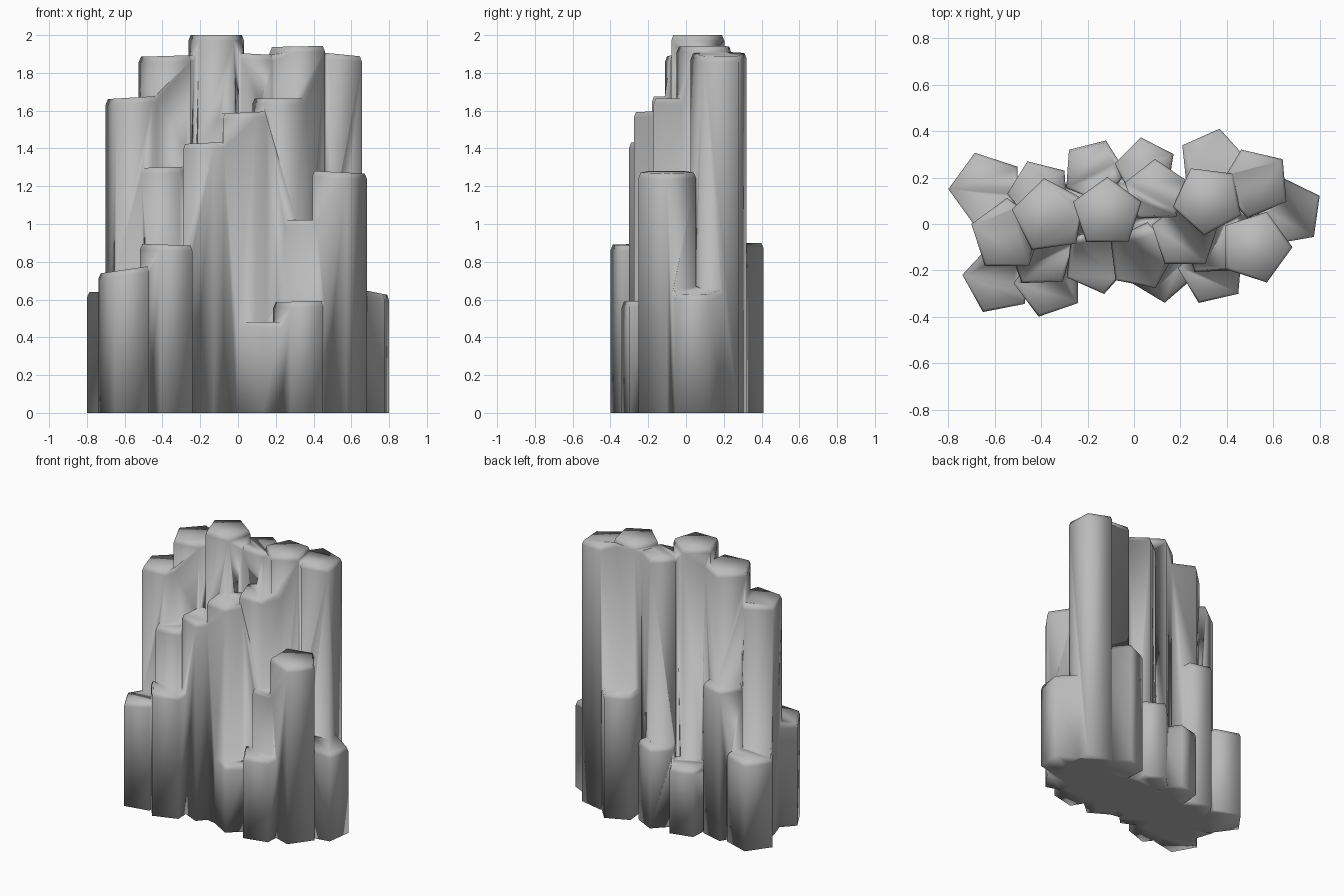
import bpy, bmesh, math

if "Cube" in bpy.data.objects:
    bpy.data.objects.remove(bpy.data.objects["Cube"])

# Columns: centre x, centre y, radius, turn in degrees, height, top slope along x
COLUMNS = [
    # back row
    (-.635, .15, .165, 180, .64, 0), (-.407, .14, .14, 112, 1.09, 0),
    (-.173, .23, .14, 140, .48, 0), (.05, .24, .135, 99, .58, 0),
    (.338, .264, .15, 78, .90, 0),
    # tall middle row
    (-.547, -.05, .162, 162, 1.67, .06), (-.364, .034, .165, 170, 1.89, .03),
    (-.115, .048, .155, 90, 2.0, 0), (.095, .14, .14, 92, 1.90, -.05),
    (.32, .104, .155, 263, 1.94, .02), (.523, .177, .156, 41, 1.90, -.1),
    (.666, .05, .152, 28, .65, -.2),
    # front row
    (-.585, -.238, .156, 173, .76, .15), (-.366, -.253, .153, 253, .89, -.03),
    (-.40, -.13, .15, 236, 1.30, .03), (-.16, -.155, .15, 282, 1.43, .05),
    (.03, -.14, .15, 295, 1.59, .05), (.22, -.05, .15, 234, 1.665, 0),
    (.34, -.09, .14, 236, 1.02, 0), (.523, -.10, .16, 288, 1.275, -.05),
    (.337, -.203, .149, 247, .59, .03), (.12, -.2, .14, 275, .48, 0),
]


def prism(name, x, y, rx, ry, turn, height, slope, sides):
    """Upright prism with a small chamfer round a tilted top."""
    bm = bmesh.new()
    rings = []
    for scale, drop in ((1, None), (1, .03), (.92, 0)):
        ring = []
        for i in range(sides):
            a = math.radians(turn) + math.tau * i / sides
            dx, dy = rx * scale * math.cos(a), ry * scale * math.sin(a)
            z = 0 if drop is None else height - drop + slope * dx
            ring.append(bm.verts.new((x + dx, y + dy, z)))
        rings.append(ring)
    bm.faces.new(rings[0][::-1])
    bm.faces.new(rings[-1])
    for low, high in zip(rings, rings[1:]):
        for i in range(sides):
            j = (i + 1) % sides
            bm.faces.new((low[i], low[j], high[j], high[i]))
    me = bpy.data.meshes.new(name)
    bm.to_mesh(me)
    bm.free()
    return bpy.data.objects.new(name, me)


# Hidden core that closes small gaps between the columns
rock = prism("rock_columns", 0, .03, .5, .09, 11, 1.0, 0, 16)
bpy.context.scene.collection.objects.link(rock)

# Five-sided rock columns and a low wide filler
group = bpy.data.collections.new("columns")
bpy.context.scene.collection.children.link(group)
group.objects.link(prism("filler", 0, .01, .62, .19, 5, .44, 0, 14))
for x, y, r, turn, h, slope in COLUMNS:
    group.objects.link(prism("column", x, y, r, r, turn, h, slope, 5))

# Fuse everything into one rock
mod = rock.modifiers.new("fuse", 'BOOLEAN')
mod.operation = 'UNION'
mod.operand_type = 'COLLECTION'
mod.collection = group
mod.solver = 'EXACT'
bpy.context.view_layer.objects.active = rock
rock.select_set(True)
bpy.ops.object.modifier_apply(modifier=mod.name)
for ob in list(group.objects):
    bpy.data.objects.remove(ob)
bpy.data.collections.remove(group)

# Fully smooth shading, mid-grey stone
bpy.ops.object.shade_smooth()
stone = bpy.data.materials.new("stone")
stone.diffuse_color = (.5, .5, .5, 1)
stone.use_nodes = True
stone.node_tree.nodes["Principled BSDF"].inputs["Base Color"].default_value = stone.diffuse_color
rock.data.materials.clear()
rock.data.materials.append(stone)
